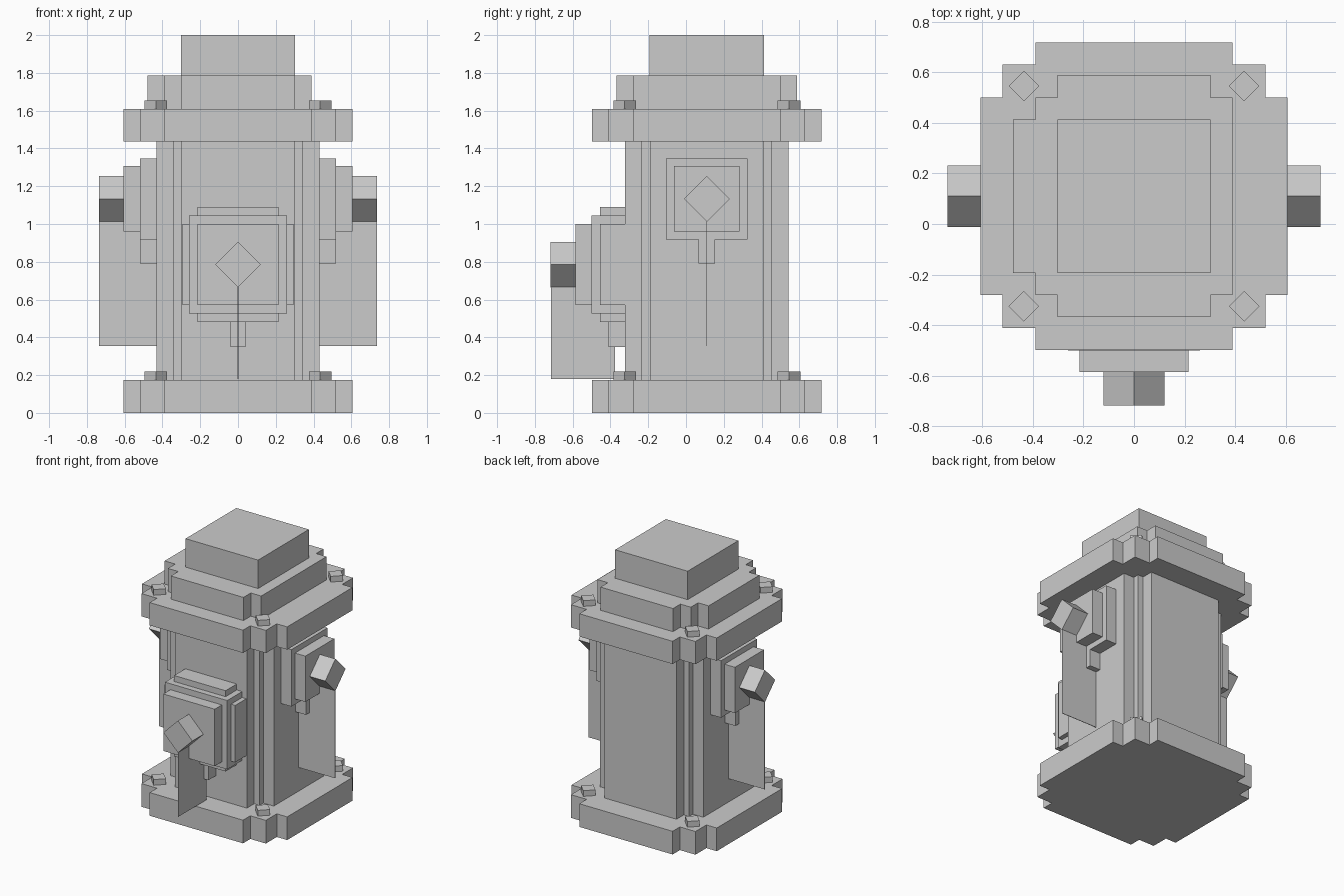
import bpy, bmesh

cube = bpy.data.objects.get("Cube")
if cube:
    bpy.data.objects.remove(cube, do_unlink=True)

gray = bpy.data.materials.new("plain gray")
gray.use_nodes = True
gray.diffuse_color = (0.6, 0.6, 0.6, 1)
gray.node_tree.nodes["Principled BSDF"].inputs["Base Color"].default_value = (0.6, 0.6, 0.6, 1)

MID = 0.11  # depth of the hydrant's own axis


def stepped(right, left=None):
    """Outline with stair-stepped corners from (half width, half depth) pairs."""
    def corner(steps):
        pts = [steps[0]]
        for (a, b), (c, d) in zip(steps, steps[1:]):
            pts += [(c, b), (c, d)]
        return pts
    r, l = corner(right), corner(left or right)
    return (r + [(-x, y) for x, y in reversed(l)]
            + [(-x, -y) for x, y in l] + [(x, -y) for x, y in reversed(r)])


def diamond(h):
    return [(h, 0), (0, h), (-h, 0), (0, -h)]


def prism(name, outline, axis, lo, hi, centre):
    """Extrude a flat outline along an axis from lo to hi."""
    place = {"x": lambda u, v, w: (w, u, v),
             "y": lambda u, v, w: (u, w, v),
             "z": lambda u, v, w: (u, v, w)}[axis]
    bm = bmesh.new()
    rings = [[bm.verts.new(place(u + centre[0], v + centre[1], w)) for u, v in outline]
             for w in (lo, hi)]
    n = len(outline)
    for ring in rings:
        bm.faces.new(ring)
    for i in range(n):
        j = (i + 1) % n
        bm.faces.new((rings[0][i], rings[0][j], rings[1][j], rings[1][i]))
    bmesh.ops.recalc_face_normals(bm, faces=bm.faces)
    mesh = bpy.data.meshes.new(name)
    bm.to_mesh(mesh)
    bm.free()
    mesh.materials.append(gray)
    obj = bpy.data.objects.new(name, mesh)
    bpy.context.collection.objects.link(obj)
    return obj


# Barrel, cap and top block
prism("barrel", stepped([(0.432, 0.3), (0.345, 0.345), (0.3, 0.432)]),
      "z", 0.17, 1.45, (0, MID))
cap_steps = [(0.39, 0.39), (0.303, 0.478)]
prism("cap", stepped(cap_steps, [(0.478, 0.303)] + cap_steps),
      "z", 1.605, 1.785, (0, MID))
prism("top_block", stepped([(0.303, 0.303)]), "z", 1.78, 2.0, (0, MID))

# Base and upper flanges, each with four bolts
flange = stepped([(0.607, 0.39), (0.52, 0.52), (0.39, 0.607)])
for label, lo, hi in (("base", 0, 0.175), ("upper", 1.438, 1.61)):
    prism(label + "_flange", flange, "z", lo, hi, (0, MID))
    for sx in (-1, 1):
        for sy in (-1, 1):
            prism(label + "_bolt", diamond(0.06), "z", hi - 0.01, hi + 0.043,
                  (sx * 0.435, MID + sy * 0.435))

# Front outlet: stacked plates, nut, tab and hanging strip
FRONT_Z = 0.785
prism("front_collar", stepped([(0.295, 0.215), (0.215, 0.305)]),
      "y", -0.455, -0.3, (0, FRONT_Z))
prism("front_plate", stepped([(0.26, 0.26)]), "y", -0.5, -0.3, (0, FRONT_Z))
prism("front_cover", stepped([(0.215, 0.215)]), "y", -0.585, -0.45, (0, FRONT_Z))
prism("front_nut", diamond(0.121), "y", -0.717, -0.58, (0, FRONT_Z))
prism("front_tab", stepped([(0.04, 0.09)]), "y", -0.41, -0.3, (0, 0.44))
prism("front_strip", stepped([(0.17, 0.3)]), "x", -0.002, 0.002, (-0.546, 0.48))

# Side outlets, mirrored
for side, s in (("left", 1), ("right", -1)):
    prism(side + "_collar", stepped([(0.215, 0.215)]), "x", s * 0.41, s * 0.52, (MID, 1.133))
    prism(side + "_cover", stepped([(0.173, 0.173)]), "x", s * 0.51, s * 0.607, (MID, 1.133))
    prism(side + "_nut", diamond(0.121), "x", s * 0.6, s * 0.737, (MID, 1.133))
    prism(side + "_tab", stepped([(0.043, 0.08)]), "x", s * 0.41, s * 0.52, (MID, 0.87))
    prism(side + "_strip", stepped([(0.16, 0.39)]), "y", MID - 0.002, MID + 0.002,
          (s * 0.576, 0.743))
